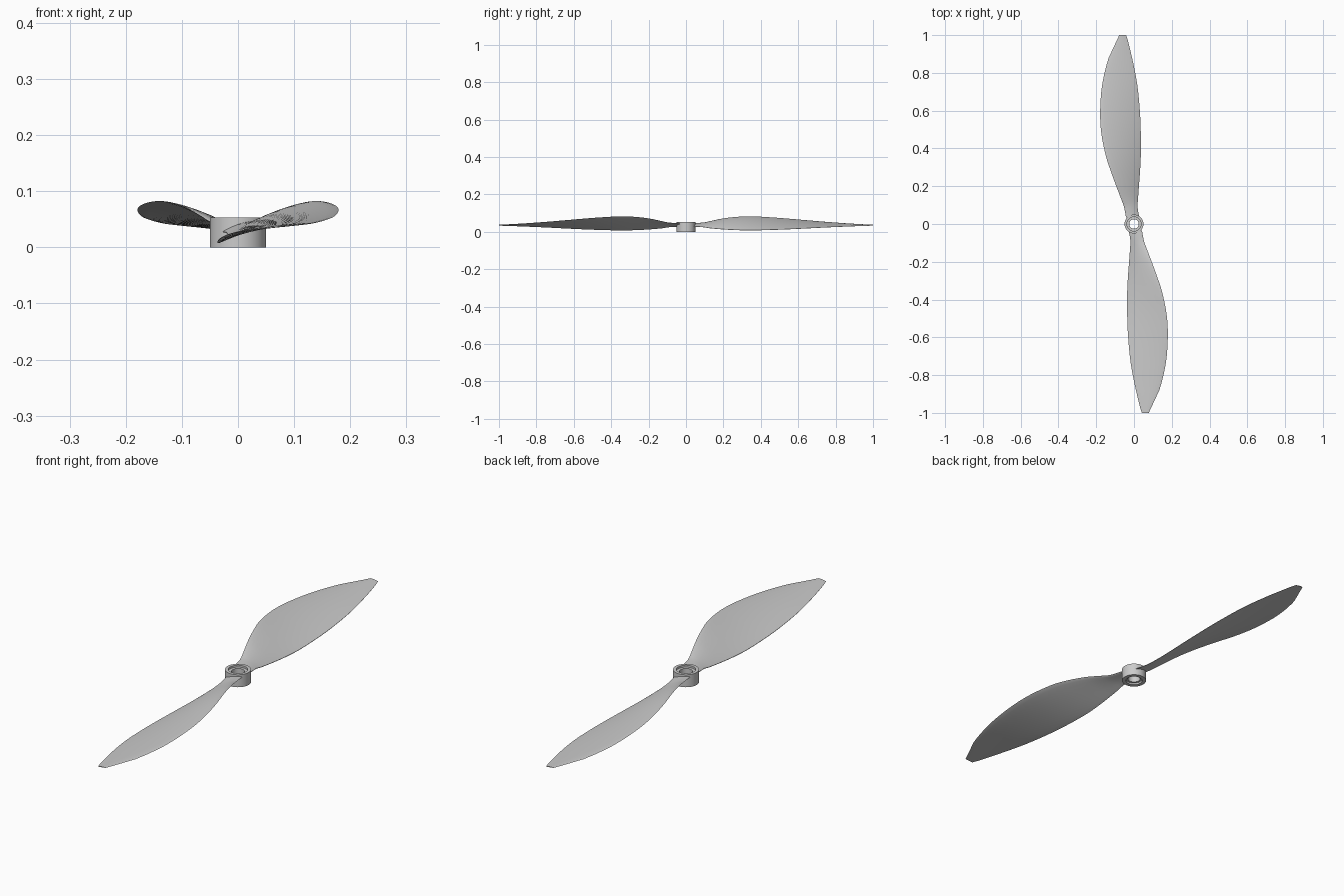
import bpy, bmesh
from math import sin, cos, pi

if "Cube" in bpy.data.objects:
    bpy.data.objects.remove(bpy.data.objects["Cube"])

# Blade stations: y, leading x, leading z, trailing x, trailing z, thickness
STATIONS = [
    (0.034, -0.042, 0.043, 0.028, 0.028, 0.012),
    (0.09, -0.053, 0.047, 0.019, 0.025, 0.012),
    (0.13, -0.067, 0.056, 0.021, 0.019, 0.012),
    (0.20, -0.094, 0.071, 0.026, 0.013, 0.012),
    (0.28, -0.123, 0.080, 0.032, 0.009, 0.012),
    (0.36, -0.149, 0.082, 0.036, 0.008, 0.012),
    (0.48, -0.173, 0.075, 0.036, 0.011, 0.012),
    (0.60, -0.179, 0.065, 0.031, 0.016, 0.011),
    (0.74, -0.168, 0.053, 0.017, 0.023, 0.009),
    (0.88, -0.134, 0.043, -0.010, 0.029, 0.006),
    (0.97, -0.092, 0.038, -0.032, 0.032, 0.004),
    (1.00, -0.078, 0.037, -0.042, 0.033, 0.003),
]


def smooth_stations(pts, steps):
    """Catmull-Rom interpolation, kept straight near the tip."""
    out = []
    for i in range(len(pts) - 1):
        p0, p1 = pts[max(i - 1, 0)], pts[i]
        p2, p3 = pts[i + 1], pts[min(i + 2, len(pts) - 1)]
        n = 1 if i >= len(pts) - 3 else steps
        for s in range(n):
            t = s / n
            out.append([0.5 * (2 * b + (c - a) * t + (2 * a - 5 * b + 4 * c - d) * t * t
                               + (3 * b - a - 3 * c + d) * t ** 3)
                        for a, b, c, d in zip(p0, p1, p2, p3)])
    out.append(list(pts[-1]))
    return out


def finish(name, bm, angle):
    bmesh.ops.recalc_face_normals(bm, faces=bm.faces)
    mesh = bpy.data.meshes.new(name)
    bm.to_mesh(mesh)
    bm.free()
    obj = bpy.data.objects.new(name, mesh)
    bpy.context.collection.objects.link(obj)
    bpy.ops.object.select_all(action='DESELECT')
    obj.select_set(True)
    bpy.context.view_layer.objects.active = obj
    bpy.ops.object.shade_smooth_by_angle(angle=angle)
    return obj


def section(station, n=10):
    """Slightly cambered aerofoil loop from leading to trailing edge and back."""
    y, lx, lz, tx, tz, th = station
    us = [(1 - cos(pi * k / n)) / 2 for k in range(n + 1)]

    def point(u, side):
        half = th * 0.5 * (1.7 * u ** 0.5 * (1 - u) ** 0.75 + 0.12 * u)
        camber = th * 1.2 * u * (1 - u)
        return (lx + (tx - lx) * u, y, lz + (tz - lz) * u + camber + side * half)

    return [point(u, 1) for u in us] + [point(u, -1) for u in us[-1:0:-1]]


def make_blade(name, sign):
    bm = bmesh.new()
    rings = [[bm.verts.new((sign * x, sign * y, z)) for x, y, z in section(s)]
             for s in smooth_stations(STATIONS, 4)]
    for a, b in zip(rings, rings[1:]):
        for i in range(len(a)):
            j = (i + 1) % len(a)
            bm.faces.new((a[i], a[j], b[j], b[i]))
    bm.faces.new(rings[0])
    bm.faces.new(rings[-1])
    return finish(name, bm, 0.7)


def make_hub():
    # Lathed ring with a stepped bore
    profile = [(0.050, 0), (0.050, 0.053), (0.037, 0.053), (0.037, 0.045),
               (0.025, 0.045), (0.025, 0.008), (0.034, 0.008), (0.034, 0)]
    n = 64
    bm = bmesh.new()
    rings = [[bm.verts.new((r * cos(2 * pi * k / n), r * sin(2 * pi * k / n), z))
              for k in range(n)] for r, z in profile]
    for a, b in zip(rings, rings[1:] + rings[:1]):
        for i in range(n):
            j = (i + 1) % n
            bm.faces.new((a[i], a[j], b[j], b[i]))
    return finish("hub", bm, 0.6)


make_hub()
make_blade("blade_back", 1)
make_blade("blade_front", -1)
